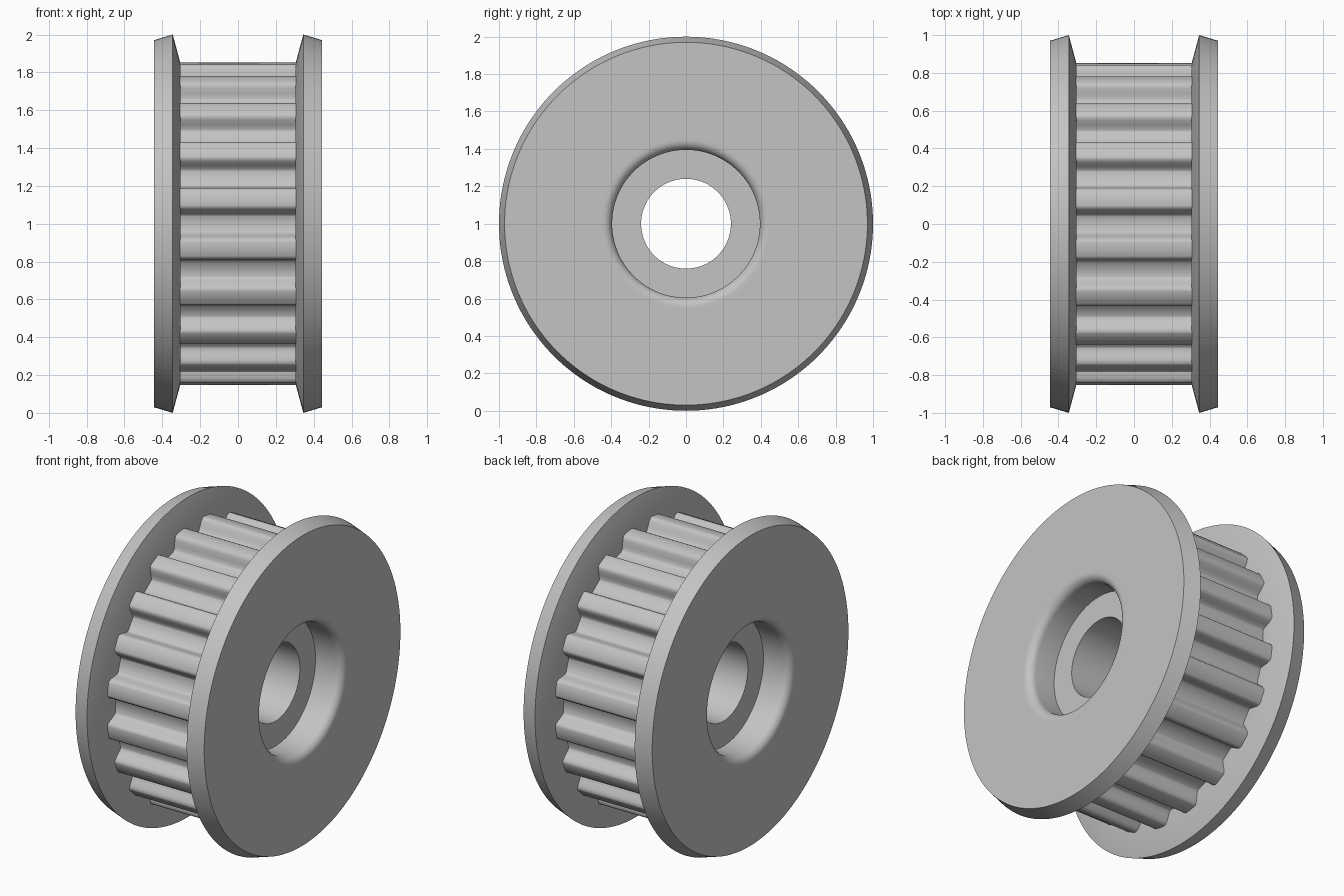
import bpy, bmesh
from math import sin, cos, pi, radians

cube = bpy.data.objects.get("Cube")
if cube:
    bpy.data.objects.remove(cube, do_unlink=True)

grey = bpy.data.materials.new("machined_grey")
grey.use_nodes = True
grey.diffuse_color = (0.55, 0.55, 0.55, 1)
grey.node_tree.nodes["Principled BSDF"].inputs["Base Color"].default_value = (0.55, 0.55, 0.55, 1)


def loft_object(name, rings, close_profile, smooth_angle):
    """Skin closed rings of points into one mesh."""
    bm = bmesh.new()
    loops = [[bm.verts.new(p) for p in ring] for ring in rings]
    pairs = list(zip(loops, loops[1:]))
    if close_profile:
        pairs.append((loops[-1], loops[0]))
    n = len(loops[0])
    for a, b in pairs:
        for i in range(n):
            j = (i + 1) % n
            bm.faces.new((a[i], a[j], b[j], b[i]))
    bmesh.ops.recalc_face_normals(bm, faces=bm.faces)
    mesh = bpy.data.meshes.new(name)
    bm.to_mesh(mesh)
    bm.free()
    mesh.materials.append(grey)
    obj = bpy.data.objects.new(name, mesh)
    bpy.context.collection.objects.link(obj)
    bpy.ops.object.select_all(action='DESELECT')
    obj.select_set(True)
    bpy.context.view_layer.objects.active = obj
    bpy.ops.object.shade_smooth_by_angle(angle=radians(smooth_angle))
    return obj


def around_axle(x, r, a):
    return (x, -r * cos(a), 1 + r * sin(a))


# Flanged hub: half profile from bore to rim to belt seat, then mirrored
FACE, FILLET, RECESS = 0.445, 0.05, 0.395
half = [(0.26, 0.24), (0.26, RECESS)]
for k in range(8):
    t = k / 7 * pi / 2
    half.append((FACE - FILLET + FILLET * sin(t), RECESS + FILLET * (1 - cos(t))))
half += [(FACE, 0.46), (FACE, 0.97), (0.345, 1.0), (0.305, 0.85), (0.305, 0.76)]
profile = half + [(-x, r) for x, r in reversed(half)]
SEG = 160
rings = [[around_axle(x, r, 2 * pi * i / SEG) for i in range(SEG)] for x, r in profile]
loft_object("flanged_hub", rings, True, 30)

# Toothed belt seat: one rounded groove flank (degrees, radius), mirrored and repeated
TEETH = 20
flank = [(2.9, 0.775), (3.6, 0.783), (4.3, 0.808), (5.0, 0.837), (5.7, 0.853), (6.5, 0.858)]
pitch = [(-a, r) for a, r in reversed(flank)] + [(0, 0.775)] + flank + [(9, 0.858)]
outline = [(radians(a + k * 360 / TEETH), r) for k in range(TEETH) for a, r in pitch]
rings = [[around_axle(x, r, a) for a, r in outline] for x in (-0.307, 0.307)]
loft_object("toothed_belt_seat", rings, False, 45)
